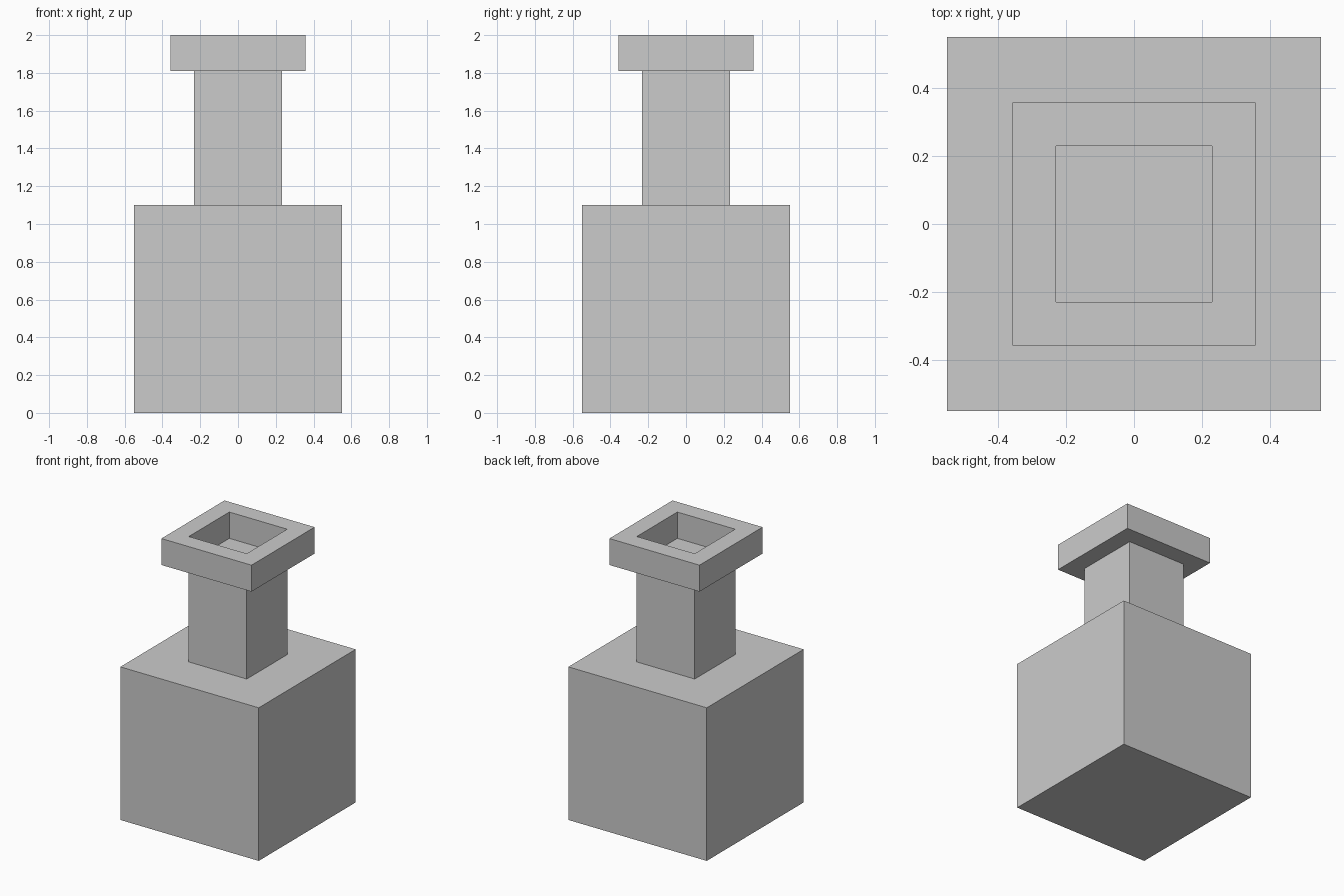
import bpy
import bmesh

if "Cube" in bpy.data.objects:
    bpy.data.objects.remove(bpy.data.objects["Cube"])


def square_loft(name, profile):
    """Skin square rings given as (half width, height), capping both ends."""
    bm = bmesh.new()
    rings = []
    for h, z in profile:
        corners = ((-h, -h), (h, -h), (h, h), (-h, h))
        rings.append([bm.verts.new((x, y, z)) for x, y in corners])
    for low, high in zip(rings, rings[1:]):
        for i in range(4):
            j = (i + 1) % 4
            bm.faces.new((low[i], low[j], high[j], high[i]))
    bm.faces.new(rings[0][::-1])
    bm.faces.new(rings[-1])
    mesh = bpy.data.meshes.new(name)
    bm.to_mesh(mesh)
    bm.free()
    obj = bpy.data.objects.new(name, mesh)
    bpy.context.collection.objects.link(obj)
    return obj


# One continuous shell: cube body, narrow neck, wide lip, square recess
square_loft("square_bottle", [
    (0.55, 0.0), (0.55, 1.10),      # body
    (0.232, 1.10), (0.232, 1.81),   # neck
    (0.358, 1.81), (0.358, 2.0),    # lip
    (0.23, 2.0), (0.23, 1.811),     # recess, closed by the neck top
])
